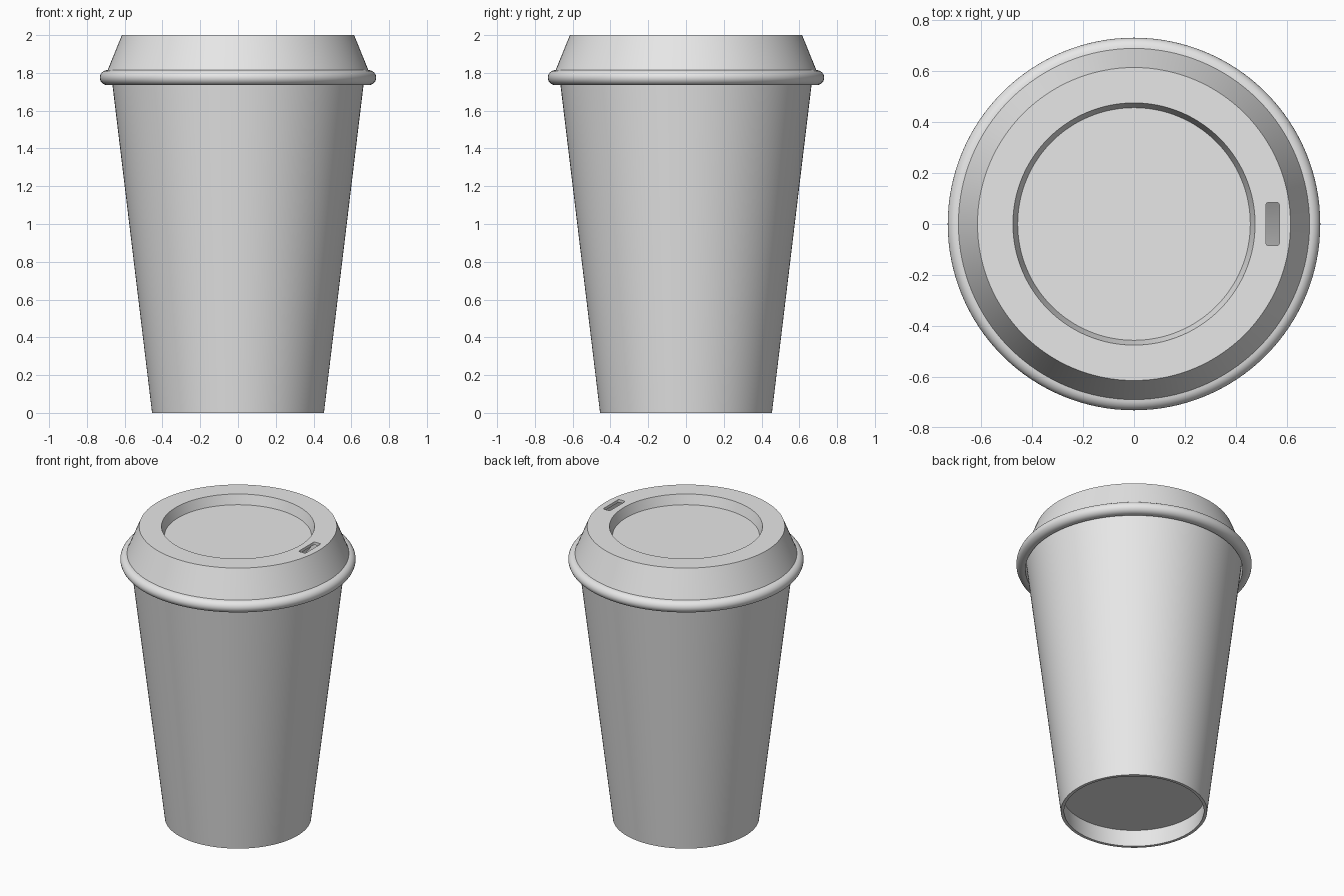
import bpy, bmesh, math
from mathutils import Matrix

if "Cube" in bpy.data.objects:
    bpy.data.objects.remove(bpy.data.objects["Cube"])

SEG = 128
grey = bpy.data.materials.new("light_grey")
grey.diffuse_color = (0.8, 0.8, 0.8, 1)
grey.use_nodes = True
grey.node_tree.nodes["Principled BSDF"].inputs["Base Color"].default_value = grey.diffuse_color


def add_object(name, bm):
    bmesh.ops.recalc_face_normals(bm, faces=bm.faces)
    mesh = bpy.data.meshes.new(name)
    bm.to_mesh(mesh)
    bm.free()
    mesh.materials.append(grey)
    ob = bpy.data.objects.new(name, mesh)
    bpy.context.collection.objects.link(ob)
    return ob


def lathe(name, profile):
    """Spin a profile of (radius, z) points around the z axis."""
    bm = bmesh.new()
    vs = [bm.verts.new((r, 0, z)) for r, z in profile]
    es = [bm.edges.new(p) for p in zip(vs, vs[1:])]
    bmesh.ops.spin(bm, geom=vs + es, cent=(0, 0, 0), axis=(0, 0, 1),
                   angle=2 * math.pi, steps=SEG, use_merge=False)
    bmesh.ops.remove_doubles(bm, verts=bm.verts, dist=1e-4)
    return add_object(name, bm)


def smooth(ob):
    ob.data.shade_smooth()
    ob.data.set_sharp_from_angle(angle=math.radians(18))


# Hollow tapered cup with a recessed base
cup = lathe("cup", [(0, 0.12), (0.447, 0.12), (0.435, 0), (0.455, 0),
                    (0.67, 1.78), (0.65, 1.78), (0.452, 0.14), (0, 0.14)])
smooth(cup)

# Lid shell: sunken centre, flat rim, sloped side, round bead at the bottom
bead = [(0.69 + 0.042 * math.cos(a), 1.775 + 0.04 * math.sin(a))
        for a in (math.radians(90 - 15 * i) for i in range(13))]
lid = lathe("lid", [(0, 1.935), (0.457, 1.935), (0.476, 2.0), (0.615, 2.0)]
            + bead
            + [(0.675, 1.735), (0.675, 1.80), (0.603, 1.98), (0.49, 1.98),
               (0.47, 1.915), (0, 1.915)])

# Sip hole with rounded corners, cut through the rim
bm = bmesh.new()
bmesh.ops.create_cube(bm, size=1, matrix=Matrix.Translation((0.545, 0, 1.99))
                      @ Matrix.Diagonal((0.052, 0.17, 0.1, 1)))
upright = [e for e in bm.edges
           if abs(e.verts[0].co.z - e.verts[1].co.z) > 0.05]
bmesh.ops.bevel(bm, geom=upright, offset=0.01, segments=4, profile=0.5,
                affect='EDGES')
cutter = add_object("sip_hole_cutter", bm)
cutter.hide_render = True

mod = lid.modifiers.new("sip_hole", 'BOOLEAN')
mod.operation = 'DIFFERENCE'
mod.solver = 'EXACT'
mod.object = cutter
bpy.context.view_layer.objects.active = lid
bpy.ops.object.modifier_apply(modifier=mod.name)
bpy.data.objects.remove(cutter)
smooth(lid)
